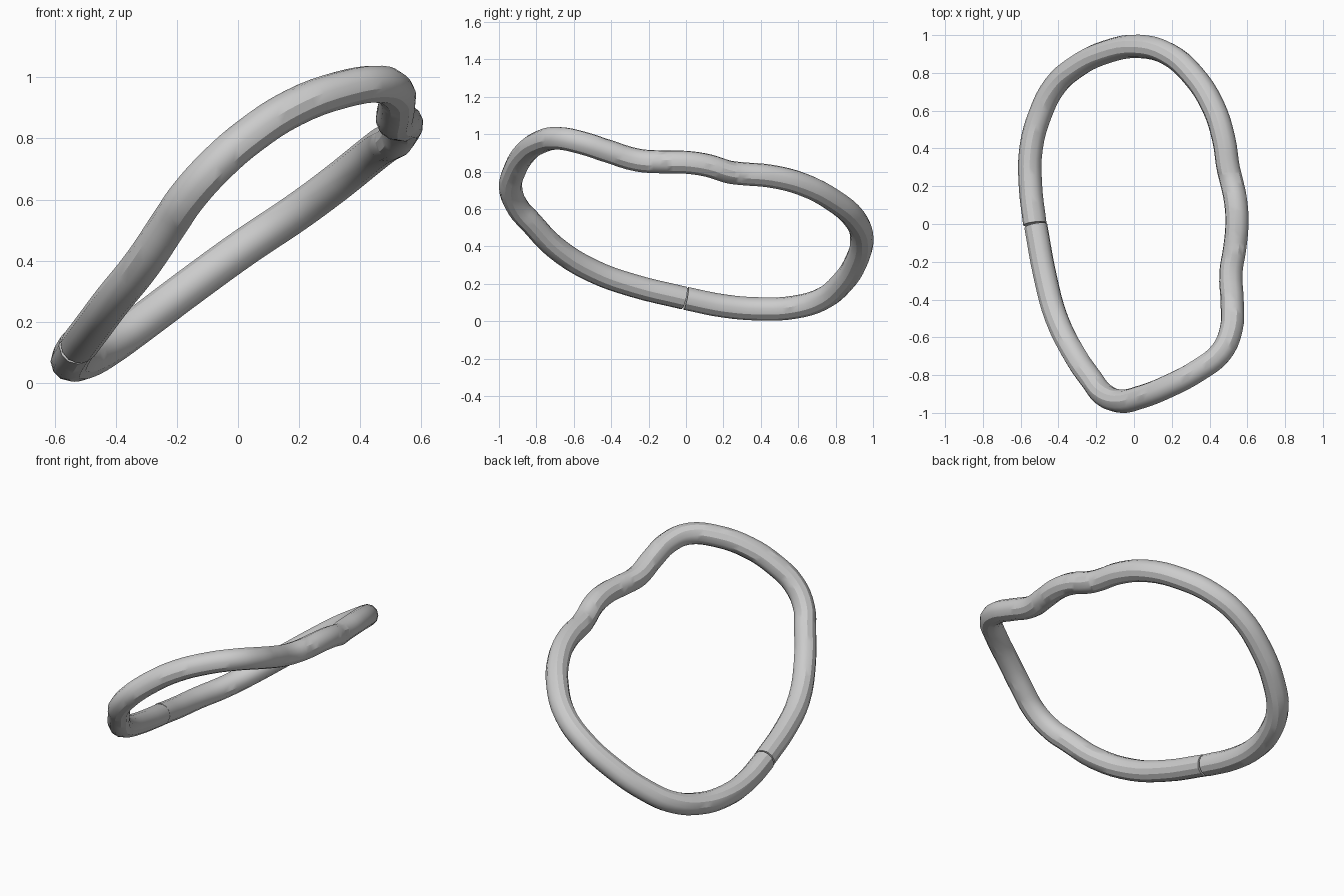
import bpy

# Centre line of the bent tube, starting and ending at the seam on the left side
path = [
    (-0.525, 0.00, 0.122), (-0.548, 0.20, 0.082), (-0.545, 0.40, 0.066),
    (-0.497, 0.58, 0.075), (-0.42, 0.73, 0.12), (-0.31, 0.83, 0.20),
    (-0.15, 0.91, 0.32), (0.03, 0.94, 0.45), (0.18, 0.90, 0.55),
    (0.31, 0.79, 0.645), (0.42, 0.62, 0.733), (0.475, 0.45, 0.776),
    (0.50, 0.29, 0.79), (0.515, 0.23, 0.798), (0.538, 0.12, 0.832),
    (0.545, 0.00, 0.85), (0.533, -0.13, 0.852), (0.513, -0.26, 0.862),
    (0.52, -0.42, 0.91), (0.514, -0.56, 0.955), (0.46, -0.68, 0.978),
    (0.34, -0.775, 0.96), (0.18, -0.86, 0.90), (0.04, -0.915, 0.81),
    (-0.07, -0.938, 0.715), (-0.165, -0.90, 0.61), (-0.22, -0.83, 0.53),
    (-0.31, -0.70, 0.395), (-0.41, -0.50, 0.27), (-0.47, -0.28, 0.19),
    (-0.52, -0.01, 0.124),
]

# Round tube swept along the path
curve = bpy.data.curves.new("tube_loop", 'CURVE')
curve.dimensions = '3D'
curve.bevel_depth = 0.062
curve.bevel_resolution = 4
curve.resolution_u = 4
curve.use_fill_caps = True
spline = curve.splines.new('BEZIER')
spline.bezier_points.add(len(path) - 1)
for point, co in zip(spline.bezier_points, path):
    point.co = co
    point.handle_left_type = point.handle_right_type = 'AUTO'

tube = bpy.data.objects.new("tube_loop", curve)
bpy.context.collection.objects.link(tube)
bpy.context.view_layer.objects.active = tube
tube.select_set(True)
bpy.ops.object.convert(target='MESH')
bpy.ops.object.shade_smooth_by_angle()
